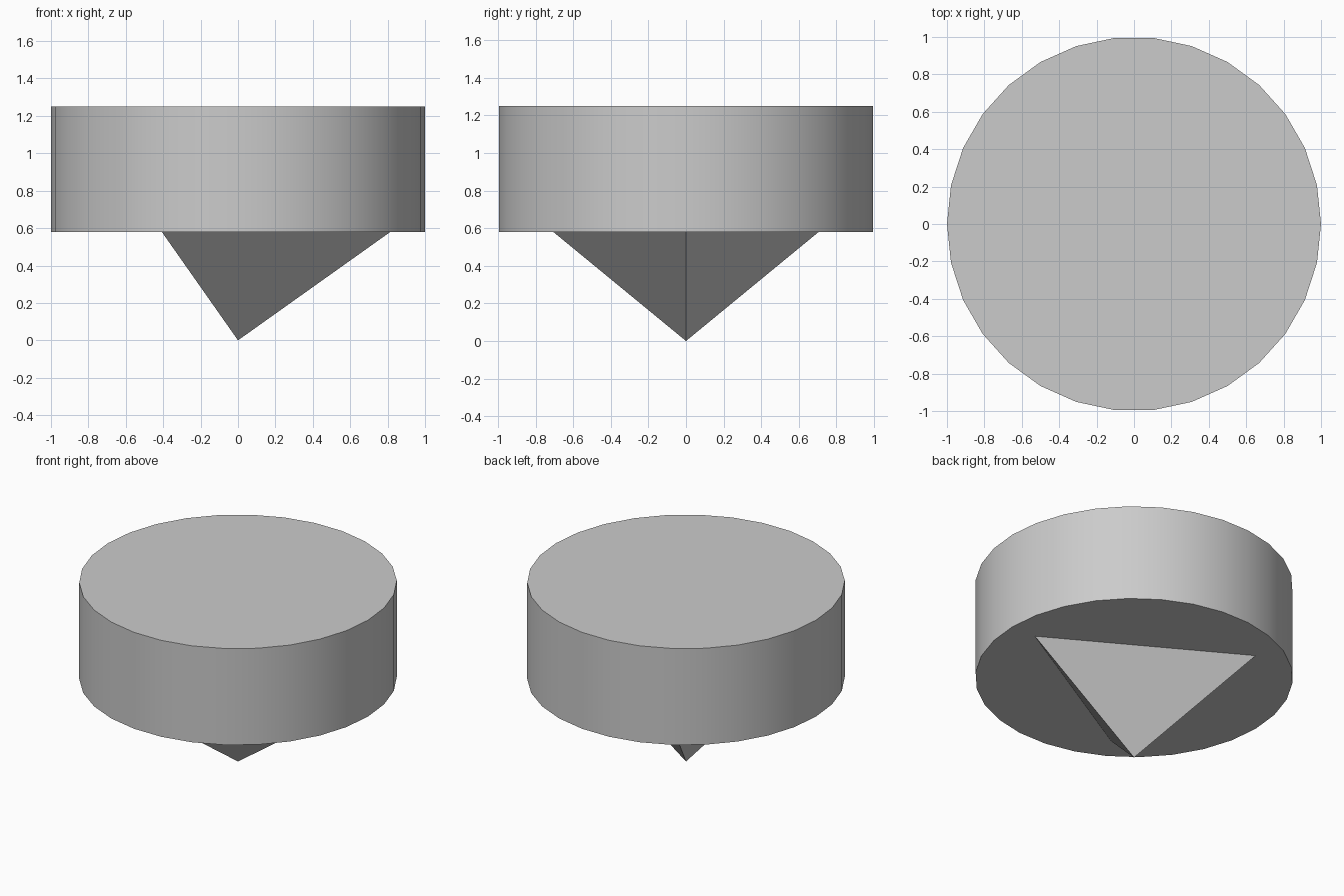
import bpy
import math

cube = bpy.data.objects.get("Cube")
if cube:
    bpy.data.objects.remove(cube, do_unlink=True)

TIP_HEIGHT = 0.58
TOP = 1.25

grey = bpy.data.materials.new("light_grey")
grey.use_nodes = True
colour = (0.6, 0.6, 0.6, 1)
grey.diffuse_color = colour
grey.node_tree.nodes["Principled BSDF"].inputs["Base Color"].default_value = colour


def add_prism(name, sides, bottom_radius, top_radius, z0, z1):
    """Upright prism or cone with one corner pointing along +x."""
    bpy.ops.mesh.primitive_cone_add(
        vertices=sides, radius1=bottom_radius, radius2=top_radius,
        depth=z1 - z0, location=(0, 0, (z0 + z1) / 2),
        rotation=(0, 0, -math.pi / 2))
    part = bpy.context.object
    part.name = name
    bpy.ops.object.transform_apply(location=True, rotation=True, scale=True)
    part.data.materials.append(grey)
    bpy.ops.object.shade_smooth_by_angle(angle=math.radians(30))
    return part


# Round head
add_prism("round_head", 30, 1, 1, TIP_HEIGHT, TOP)

# Three-sided point below it
add_prism("pointed_tip", 3, 0, 0.815, 0, TIP_HEIGHT)
